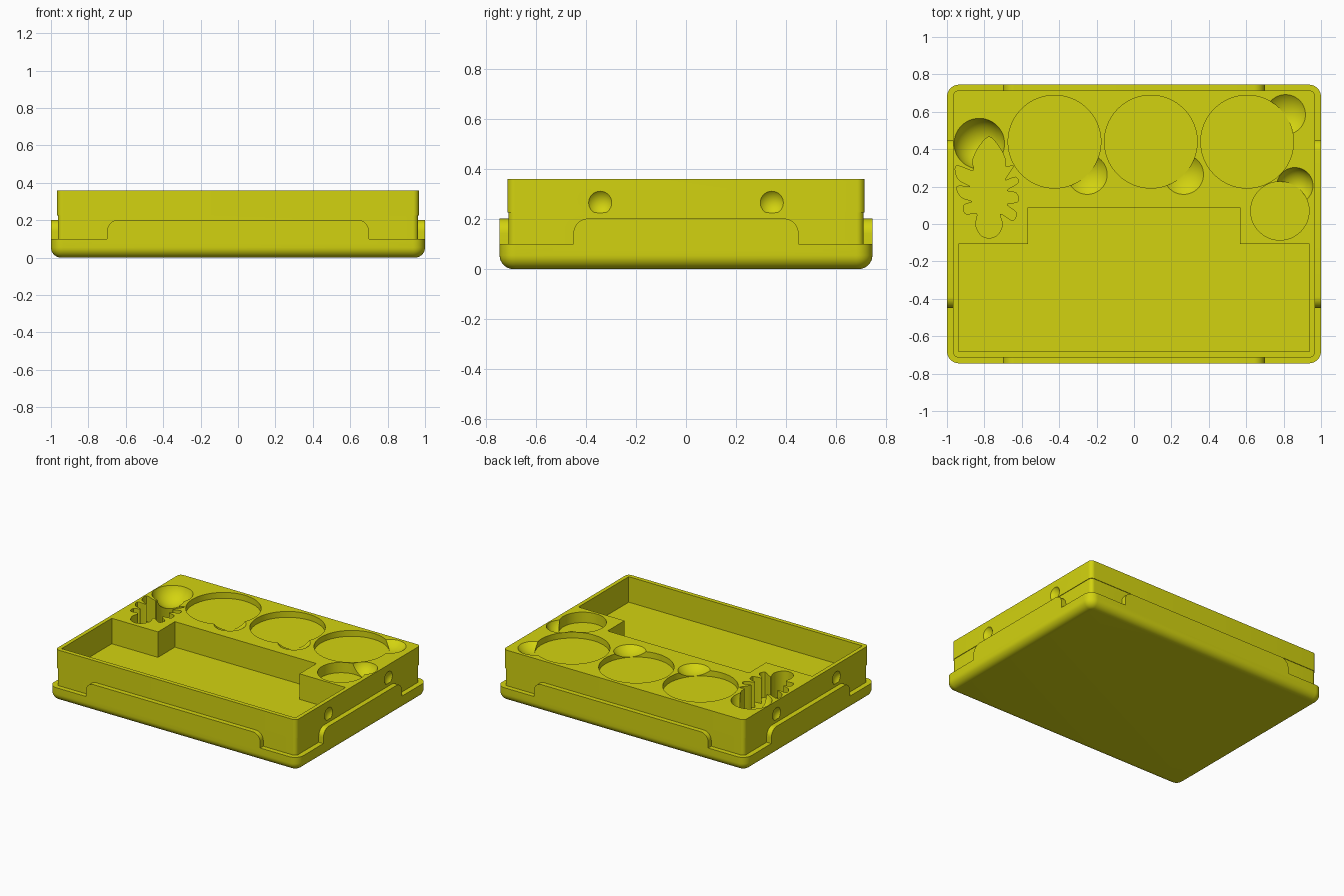
import bpy, bmesh
from math import cos, sin, pi, radians
from mathutils import Vector

if "Cube" in bpy.data.objects:
    bpy.data.objects.remove(bpy.data.objects["Cube"])

TOP = 0.36
FLOOR = 0.175

olive = bpy.data.materials.new("olive_yellow")
olive.use_nodes = True
colour = (0.65, 0.65, 0.005, 1)
olive.diffuse_color = colour
olive.node_tree.nodes["Principled BSDF"].inputs["Base Color"].default_value = colour


def arc(cx, cy, r, a0, a1, n):
    return [(cx + r * cos(radians(a0 + (a1 - a0) * i / n)),
             cy + r * sin(radians(a0 + (a1 - a0) * i / n))) for i in range(n + 1)]


def circle(cx, cy, r, n=96):
    return arc(cx, cy, r, 0, 360, n)[:-1]


def rounded_rect(w, h, r, n=10):
    """Outline with half sizes w, h and corner radius r."""
    pts = []
    for k, (sx, sy) in enumerate([(1, 1), (-1, 1), (-1, -1), (1, -1)]):
        pts += arc(sx * (w - r), sy * (h - r), r, 90 * k, 90 * k + 90, n)
    return pts


def smooth_loop(pts, n=6):
    """Closed Catmull-Rom curve through the points."""
    p = [Vector(q) for q in pts]
    out = []
    for i in range(len(p)):
        a, b, c, d = (p[(i + k) % len(p)] for k in (-1, 0, 1, 2))
        for j in range(n):
            t = j / n
            out.append(0.5 * (2 * b + (c - a) * t + (2 * a - 5 * b + 4 * c - d) * t * t
                              + (3 * b - a - 3 * c + d) * t ** 3))
    return out


def prism(name, pts, lo, hi, axis="z", bottom_round=0):
    """Extrude a 2D outline along an axis."""
    place = {"z": lambda u, v, w: (u, v, w),
             "y": lambda u, v, w: (u, w, v),
             "x": lambda u, v, w: (w, u, v)}[axis]
    bm = bmesh.new()
    base = bm.faces.new([bm.verts.new(place(u, v, lo)) for u, v in pts])
    rim = list(base.edges)
    ext = bmesh.ops.extrude_face_region(bm, geom=[base], use_keep_orig=True)
    shift = Vector(place(0, 0, hi - lo))
    moved = [g for g in ext["geom"] if isinstance(g, bmesh.types.BMVert)]
    bmesh.ops.translate(bm, vec=shift, verts=moved)
    if bottom_round:
        bmesh.ops.bevel(bm, geom=rim, offset=bottom_round, segments=8,
                        profile=0.5, affect="EDGES", clamp_overlap=False)
    return finish(name, bm)


def ball(name, centre, r):
    bm = bmesh.new()
    bmesh.ops.create_uvsphere(bm, u_segments=64, v_segments=32, radius=r)
    bmesh.ops.translate(bm, vec=centre, verts=bm.verts)
    return finish(name, bm)


def dish(name, x, y, r, depth):
    """Ball whose cap has radius r at the top surface and the given depth."""
    big = (r * r + depth * depth) / (2 * depth)
    return ball(name, (x, y, TOP + big - depth), big)


def finish(name, bm):
    bmesh.ops.recalc_face_normals(bm, faces=bm.faces)
    me = bpy.data.meshes.new(name)
    bm.to_mesh(me)
    bm.free()
    me.materials.append(olive)
    ob = bpy.data.objects.new(name, me)
    bpy.context.scene.collection.objects.link(ob)
    return ob


def combine(target, tool, operation):
    tool.hide_render = True
    mod = target.modifiers.new(tool.name, "BOOLEAN")
    mod.operation, mod.solver, mod.object = operation, "EXACT", tool
    bpy.context.view_layer.objects.active = target
    bpy.ops.object.modifier_apply(modifier=mod.name)
    bpy.data.objects.remove(tool)


def tab_profile(half):
    r, z = 0.06, 0.202
    return ([(-half, 0.08), (half, 0.08)] + arc(half - r, z - r, r, 0, 90, 10)
            + arc(r - half, z - r, r, 90, 180, 10))


# Base slab with a rounded underside, raised tabs on all four sides,
# and a main block whose upper part stands out very slightly
tray = prism("tray", rounded_rect(1, 0.745, 0.065), 0, 0.1, bottom_round=0.055)
for solid in (prism("long_tabs", tab_profile(0.7), -0.745, 0.745, "y"),
              prism("short_tabs", tab_profile(0.45), -1, 1, "x"),
              prism("lower_block", rounded_rect(0.963, 0.71, 0.028), 0.06, 0.3),
              prism("upper_block", rounded_rect(0.967, 0.714, 0.03), 0.225, TOP)):
    combine(tray, solid, "UNION")

# Large stepped compartment
cutters = [prism("compartment", [(-0.938, -0.683), (0.938, -0.683), (0.938, -0.107),
                                 (0.568, -0.107), (0.568, 0.088), (-0.568, 0.088),
                                 (-0.568, -0.107), (-0.938, -0.107)], FLOOR, 0.5)]

# Round token pockets with finger dishes on their rims
for x in (-0.425, 0.09, 0.605):
    cutters.append(prism("round_pocket", circle(x, 0.44, 0.248), TOP - 0.043, 0.5))
for x, y in ((-0.25, 0.265), (0.265, 0.265), (0.81, 0.585)):
    cutters.append(dish("finger_dish", x, y, 0.107, 0.042))
cutters.append(prism("small_pocket", circle(0.78, 0.07, 0.156), TOP - 0.076, 0.5))
cutters.append(dish("small_dish", 0.86, 0.205, 0.097, 0.074))

# Leaf-shaped pocket with its dish
leaf = [(-0.775, 0.465), (-0.83, 0.41), (-0.862, 0.34), (-0.86, 0.285),
        (-0.95, 0.31), (-0.94, 0.24), (-0.875, 0.2), (-0.945, 0.2),
        (-0.925, 0.145), (-0.865, 0.12), (-0.91, 0.1), (-0.9, 0.055),
        (-0.84, 0.055), (-0.846, -0.005), (-0.82, -0.058), (-0.775, -0.075),
        (-0.73, -0.058), (-0.704, -0.005), (-0.715, 0.055), (-0.65, 0.02),
        (-0.63, 0.06), (-0.68, 0.105), (-0.62, 0.12), (-0.63, 0.165),
        (-0.68, 0.18), (-0.62, 0.22), (-0.635, 0.25), (-0.69, 0.235),
        (-0.645, 0.31), (-0.685, 0.305), (-0.69, 0.35), (-0.72, 0.41)]
cutters.append(dish("leaf_dish", -0.827, 0.43, 0.135, 0.1))
cutters.append(prism("leaf_pocket", smooth_loop(leaf), FLOOR, 0.5))

# Shallow grip dimples on both short sides
for side in (-1, 1):
    for y in (-0.343, 0.343):
        cutters.append(ball("grip_dimple", (side * 1.01, y, 0.265), 0.063))

for cutter in cutters:
    combine(tray, cutter, "DIFFERENCE")

bpy.ops.object.select_all(action="DESELECT")
tray.select_set(True)
bpy.context.view_layer.objects.active = tray
bpy.ops.object.shade_smooth_by_angle(angle=radians(30))
